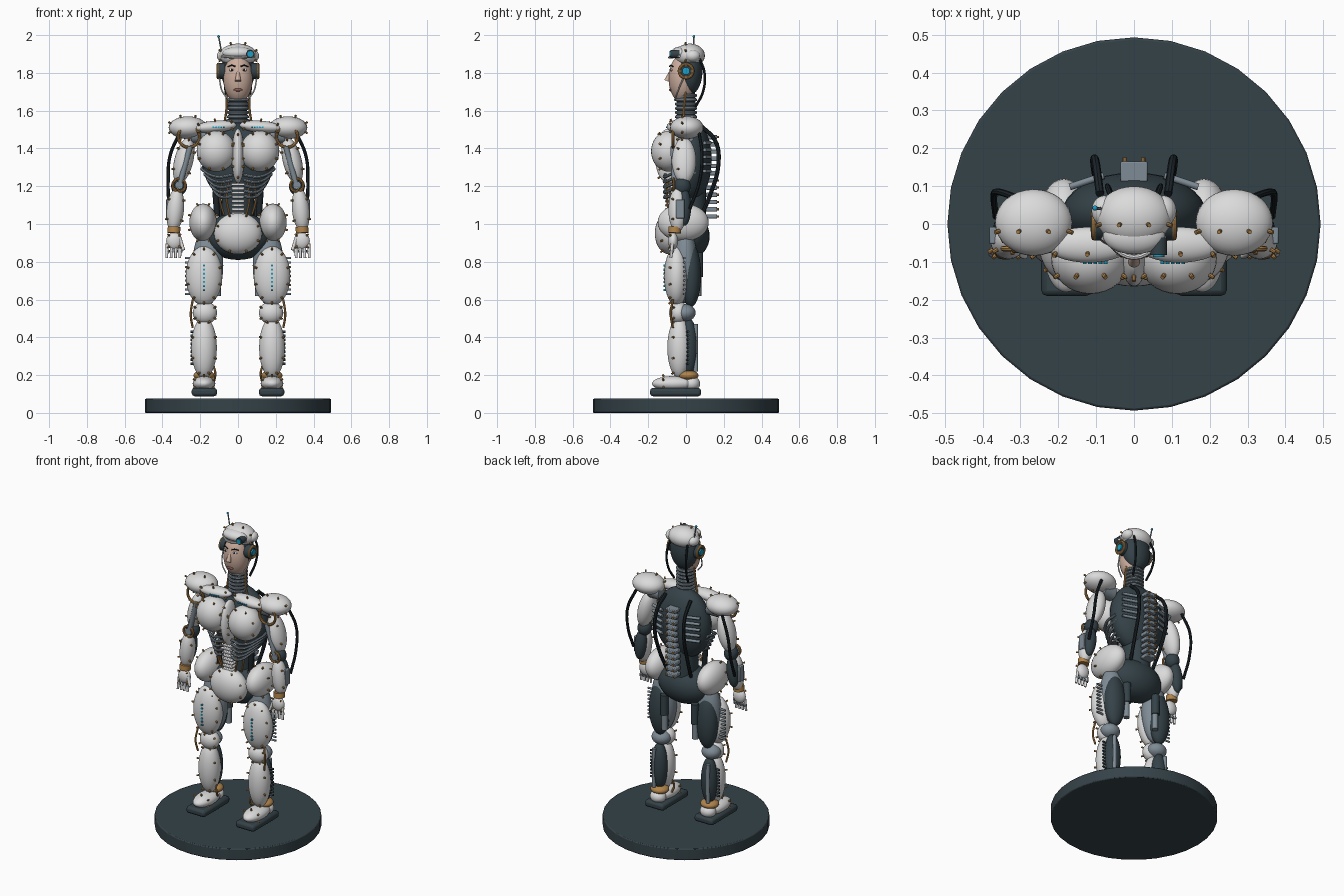
import bpy, bmesh
from math import radians, sin, cos, pi
from mathutils import Vector, Matrix, Euler

cube = bpy.data.objects.get("Cube")
if cube:
    bpy.data.objects.remove(cube, do_unlink=True)


def material(name, *rgb):
    mat = bpy.data.materials.new(name)
    mat.use_nodes = True
    color = (*rgb, 1)
    mat.diffuse_color = color
    mat.node_tree.nodes["Principled BSDF"].inputs["Base Color"].default_value = color
    return mat


white = material("shell white", .70, .71, .70)
dark = material("dark slate", .035, .055, .065)
steel = material("blue steel", .21, .26, .30)
gold = material("aged gold", .44, .23, .07)
cyan = material("glow cyan", .01, .34, .55)
skin = material("face skin", .60, .42, .34)
black = material("cable black", .012, .018, .022)
lip = material("lip brown", .25, .10, .08)
parts = []


def finish(name, mesh, mat, pair):
    mesh.materials.clear()
    mesh.materials.append(mat)
    obj = bpy.data.objects.new(name, mesh)
    bpy.context.collection.objects.link(obj)
    if pair:
        mod = obj.modifiers.new("mirror", "MIRROR")
        mod.use_mirror_merge = False
    parts.append(obj)
    return obj


def solid(name, bm, mat, pair):
    mesh = bpy.data.meshes.new(name)
    bm.to_mesh(mesh)
    bm.free()
    return finish(name, mesh, mat, pair)


def add_rod(bm, start, end, radius, sides=12, tip=None):
    a, b = Vector(start), Vector(end)
    turn = (b - a).to_track_quat("Z", "Y")
    bmesh.ops.create_cone(bm, cap_ends=True, segments=sides, radius1=radius,
                          radius2=radius if tip is None else tip, depth=(b - a).length,
                          matrix=Matrix.LocRotScale((a + b) / 2, turn, None))


def rods(name, spans, radius, mat, pair=True, sides=12, tip=None):
    bm = bmesh.new()
    for start, end in spans:
        add_rod(bm, start, end, radius, sides, tip)
    return solid(name, bm, mat, pair)


def shell(name, center, radii, mat=white, pair=True, tilt=0, bolts=0, spread=62):
    """Ellipsoid, with an optional ring of bolts around its front."""
    c, r = Vector(center), Vector(radii)
    turn = Euler((0, tilt, 0)).to_matrix()
    bm = bmesh.new()
    bmesh.ops.create_uvsphere(bm, u_segments=32, v_segments=18, radius=1,
                              matrix=Matrix.LocRotScale(c, turn, r))
    solid(name, bm, mat, pair)
    if bolts:
        spans, t = [], radians(spread)
        for i in range(bolts):
            a = 2 * pi * (i + .5) / bolts
            d = Vector((sin(t) * cos(a), -cos(t), sin(t) * sin(a)))
            p = c + turn @ (d * r)
            n = (turn @ Vector([u / v for u, v in zip(d, r)])).normalized()
            spans.append((p - n * .005, p + n * .014))
        rods(name + "_bolts", spans, .0055, gold, pair, sides=8)


def boxes(name, centers, size, mat, pair=False, bevel=.004):
    bm = bmesh.new()
    for c in centers:
        bmesh.ops.create_cube(bm, size=1, matrix=Matrix.LocRotScale(Vector(c), None, Vector(size)))
    obj = solid(name, bm, mat, pair)
    mod = obj.modifiers.new("bevel", "BEVEL")
    mod.width, mod.segments = bevel, 2


def tube(name, points, radius, mat, pair=True, closed=False):
    curve = bpy.data.curves.new(name, "CURVE")
    curve.dimensions = "3D"
    curve.bevel_depth, curve.bevel_resolution, curve.resolution_u = radius, 2, 6
    curve.use_fill_caps = True
    spline = curve.splines.new("BEZIER")
    spline.bezier_points.add(len(points) - 1)
    spline.use_cyclic_u = closed
    for bp, p in zip(spline.bezier_points, points):
        bp.co = p
        bp.handle_left_type = bp.handle_right_type = "AUTO"
    temp = bpy.data.objects.new(name, curve)
    bpy.context.collection.objects.link(temp)
    graph = bpy.context.evaluated_depsgraph_get()
    mesh = bpy.data.meshes.new_from_object(temp.evaluated_get(graph))
    bpy.data.objects.remove(temp, do_unlink=True)
    finish(name, mesh, mat, pair)


def ring(name, center, radius, thick, mat, axis="y", pair=True):
    c, pts = Vector(center), []
    for i in range(12):
        u, v = radius * cos(i * pi / 6), radius * sin(i * pi / 6)
        pts.append(c + Vector({"x": (0, u, v), "y": (u, 0, v), "z": (u, v, 0)}[axis]))
    tube(name, pts, thick, mat, pair, closed=True)


def steps(first, last, count):
    return [first + (last - first) * i / (count - 1) for i in range(count)]


# Display base
base = rods("display_base", [((0, 0, 0), (0, 0, .075))], .493, dark, False, 32)
rim = base.modifiers.new("bevel", "BEVEL")
rim.width, rim.segments = .006, 2

# Feet and ankles
boxes("sole", [(.178, -.055, .11)], (.134, .27, .044), dark, True, .015)
shell("foot_shell", (.18, -.065, .155), (.06, .115, .04), bolts=6)
shell("heel_shell", (.18, .03, .155), (.05, .045, .04))
shell("ankle", (.18, .012, .198), (.056, .054, .028), gold)
tube("ankle_cable", [(.125, -.03, .17), (.12, -.05, .21), (.13, -.04, .25)], .006, gold)

# Lower legs
shell("shin_shell", (.18, -.035, .345), (.068, .064, .162), bolts=8)
shell("calf_core", (.18, .015, .35), (.052, .048, .15), dark)
rods("calf_piston", [((.195, .052, .22), (.195, .052, .47))], .012, steel)
rods("calf_fins", [((.2, .0, z), (.25, .012, z)) for z in steps(.26, .43, 9)], .006, dark)
shell("knee_joint", (.18, -.005, .53), (.06, .056, .046), steel)
shell("knee_cap", (.175, -.04, .53), (.064, .05, .06), bolts=6)
tube("knee_cable", [(.24, -.07, .45), (.25, -.08, .52), (.24, -.07, .6)], .006, gold)

# Upper legs
shell("thigh_core", (.16, -.005, .78), (.082, .066, .20), steel)
shell("hamstring", (.17, .025, .73), (.07, .055, .17), dark)
shell("thigh_shell", (.18, -.05, .725), (.097, .066, .158), bolts=10)
rods("thigh_lights", [((.18, -.1, z), (.18, -.119, z)) for z in steps(.65, .78, 7)], .006, cyan)
rods("thigh_fins", [((.23, -.01, z), (.28, -.008, z)) for z in steps(.63, .82, 9)], .006, steel)
rods("thigh_piston_sleeve", [((.11, .066, .72), (.11, .066, .85))], .024, dark)
rods("thigh_piston_rod", [((.11, .062, .62), (.11, .062, .73))], .019, steel)

# Pelvis
shell("pelvis_core", (0, .005, .935), (.18, .12, .125), dark, False)
shell("hip_shell", (.185, -.015, 1.008), (.073, .135, .1), bolts=8, spread=75)
shell("pelvis_plate", (0, -.09, .95), (.127, .075, .11), pair=False, bolts=8)

# Waist with belly plates and cables
rods("waist_core", [((0, .02, 1), (0, .02, 1.22))], .085, dark, False, 24)
boxes("belly_plate", [(0, -.085, z) for z in steps(1.055, 1.21, 8)], (.07, .05, .015), white)
tube("belly_cable", [(.045, -.09, 1.05), (.06, -.1, 1.13), (.05, -.1, 1.22)], .006, gold)
tube("side_cable", [(.075, -.07, 1.05), (.095, -.08, 1.13), (.085, -.09, 1.22)], .006, gold)
rods("waist_piston", [((.11, -.03, 1.04), (.12, -.03, 1.17))], .016, black)

# Rib cage
shell("torso_core", (0, .028, 1.34), (.19, .108, .225), dark, False)
for i, z in enumerate(steps(1.26, 1.15, 5)):
    w = .185 - i * .015
    tube(f"front_rib_{i + 1}", [(.03, -.11, z), (w * .6, -.11, z - .01),
                                (w, -.03, z + .025), (w, .05, z + .04)], .0085, steel)
rods("back_rib", [((.08, .128, z), (.17, .098, z)) for z in steps(1.28, 1.43, 5)], .009, steel)

# Chest and collar
shell("chest_shell", (.115, -.09, 1.385), (.104, .095, .108), bolts=8)
shell("sternum_shell", (0, -.09, 1.36), (.034, .075, .145), pair=False, bolts=6, spread=50)
shell("collar_shell", (.12, -.055, 1.515), (.112, .047, .032), tilt=.08, bolts=6)
rods("collar_lights", [((x, -.09, 1.512), (x, -.106, 1.512)) for x in steps(.075, .13, 5)], .005, cyan)

# Spine and back hoses
rows = steps(1.04, 1.46, 12)
boxes("spine_block", [(0, .135, z) for z in rows], (.072, .06, .023), steel)
rods("spine_pin", [((.024, .15, z), (.024, .176, z)) for z in rows], .006, gold, sides=8)
tube("back_hose", [(.09, .08, 1.52), (.1, .155, 1.44), (.105, .172, 1.32),
                   (.1, .13, 1.16), (.085, .07, 1.02)], .011, black)

# Shoulders and upper arms
shell("shoulder_shell", (.265, .004, 1.51), (.102, .088, .06), bolts=8, spread=75)
ring("shoulder_ring", (.26, -.068, 1.462), .056, .008, gold)
rods("shoulder_joint", [((.17, 0, 1.47), (.25, 0, 1.47))], .045, steel)
shell("upper_arm_shell", (.287, -.01, 1.335), (.05, .064, .125), tilt=-.24, bolts=6)
rods("upper_arm_piston", [((.253, -.068, 1.41), (.305, -.06, 1.22))], .015, steel)
tube("arm_hose", [(.31, .07, 1.48), (.36, .085, 1.36), (.37, .07, 1.22), (.365, .02, 1.08)], .009, black)

# Elbows and forearms
shell("elbow_joint", (.312, -.02, 1.2), (.042, .045, .048), dark)
ring("elbow_ring", (.312, -.065, 1.205), .034, .007, gold)
rods("elbow_pin", [((.312, -.03, 1.205), (.312, -.07, 1.205))], .022, steel)
shell("forearm_shell", (.332, -.045, 1.075), (.046, .048, .118), tilt=-.1, bolts=6)
shell("forearm_core", (.332, -.008, 1.09), (.038, .035, .1), dark, tilt=-.1)
boxes("forearm_module", [(.372, -.03, 1.08)], (.02, .045, .1), steel, True)
rods("wrist", [((.34, -.06, .952), (.338, -.058, .985))], .034, gold, sides=20)

# Hands
shell("palm", (.338, -.068, .91), (.042, .026, .046), bolts=4)
fingers = steps(.305, .374, 4)
rods("finger", [((x, -.072, .895), (x * 1.01, -.08, .82)) for x in fingers], .0088, white, tip=.007)
rods("finger_joint", [((x, -.072, .862), (x, -.074, .85)) for x in fingers], .0105, steel)
rods("thumb", [((.308, -.075, .92), (.288, -.085, .862))], .011, white, tip=.008)

# Neck
rods("neck_core", [((0, 0, 1.5), (0, 0, 1.72))], .048, dark, False, 24)
for i, z in enumerate(steps(1.545, 1.68, 7)):
    ring(f"neck_ring_{i + 1}", (0, 0, z), .05, .009, steel, "z", False)
tube("neck_cable", [(.075, -.01, 1.52), (.062, -.012, 1.6), (.058, 0, 1.7)], .006, gold)

# Head
shell("face", (0, -.018, 1.77), (.078, .074, .128), skin, False)
shell("skull", (0, .02, 1.81), (.09, .067, .125), dark, False)
shell("head_cap", (0, .02, 1.892), (.1, .08, .063), pair=False, bolts=8, spread=75)
shell("brow_cap", (0, -.03, 1.905), (.082, .05, .034), pair=False)
shell("temple_pod", (.078, .035, 1.89), (.034, .04, .032))
tube("head_band", [(-.085, -.035, 1.888), (0, -.088, 1.882), (.085, -.035, 1.888)], .007, white, False)

# Face details
rods("nose", [((0, -.078, 1.815), (0, -.1, 1.757))], .006, skin, False, 16, .016)
shell("eye_white", (.032, -.077, 1.815), (.016, .008, .007))
shell("iris", (.032, -.083, 1.815), (.006, .004, .006), black)
tube("eyebrow", [(.014, -.087, 1.834), (.034, -.081, 1.84), (.053, -.068, 1.833)], .0035, black)
shell("mouth", (0, -.082, 1.71), (.024, .008, .008), lip, False)
tube("jaw_wire", [(.1, -.01, 1.78), (.082, -.045, 1.7), (.045, -.06, 1.655)], .004, white)

# Ear units, lens, hoses and antenna
rods("ear_hub", [((.07, 0, 1.81), (.106, 0, 1.81))], .043, dark, sides=24)
ring("ear_ring", (.105, 0, 1.81), .036, .008, gold, "x")
rods("ear_light", [((.1, 0, 1.81), (.115, 0, 1.81))], .02, cyan, sides=20)
rods("lens_housing", [((.065, -.035, 1.9), (.065, -.082, 1.9))], .022, dark, False, 20)
rods("lens", [((.065, -.06, 1.9), (.065, -.087, 1.9))], .015, cyan, False, 20)
tube("head_hose", [(.06, .07, 1.88), (.07, .098, 1.8), (.065, .09, 1.7), (.05, .05, 1.62)], .007, black)
rods("antenna", [((-.085, .04, 1.9), (-.102, .042, 1.99))], .004, steel, False)
shell("antenna_tip", (-.103, .042, 1.993), (.007, .007, .007), cyan, False)

# Smooth shading with sharp edges kept
bpy.ops.object.select_all(action="DESELECT")
for obj in parts:
    obj.select_set(True)
bpy.context.view_layer.objects.active = parts[0]
bpy.ops.object.shade_smooth_by_angle(angle=radians(40))
